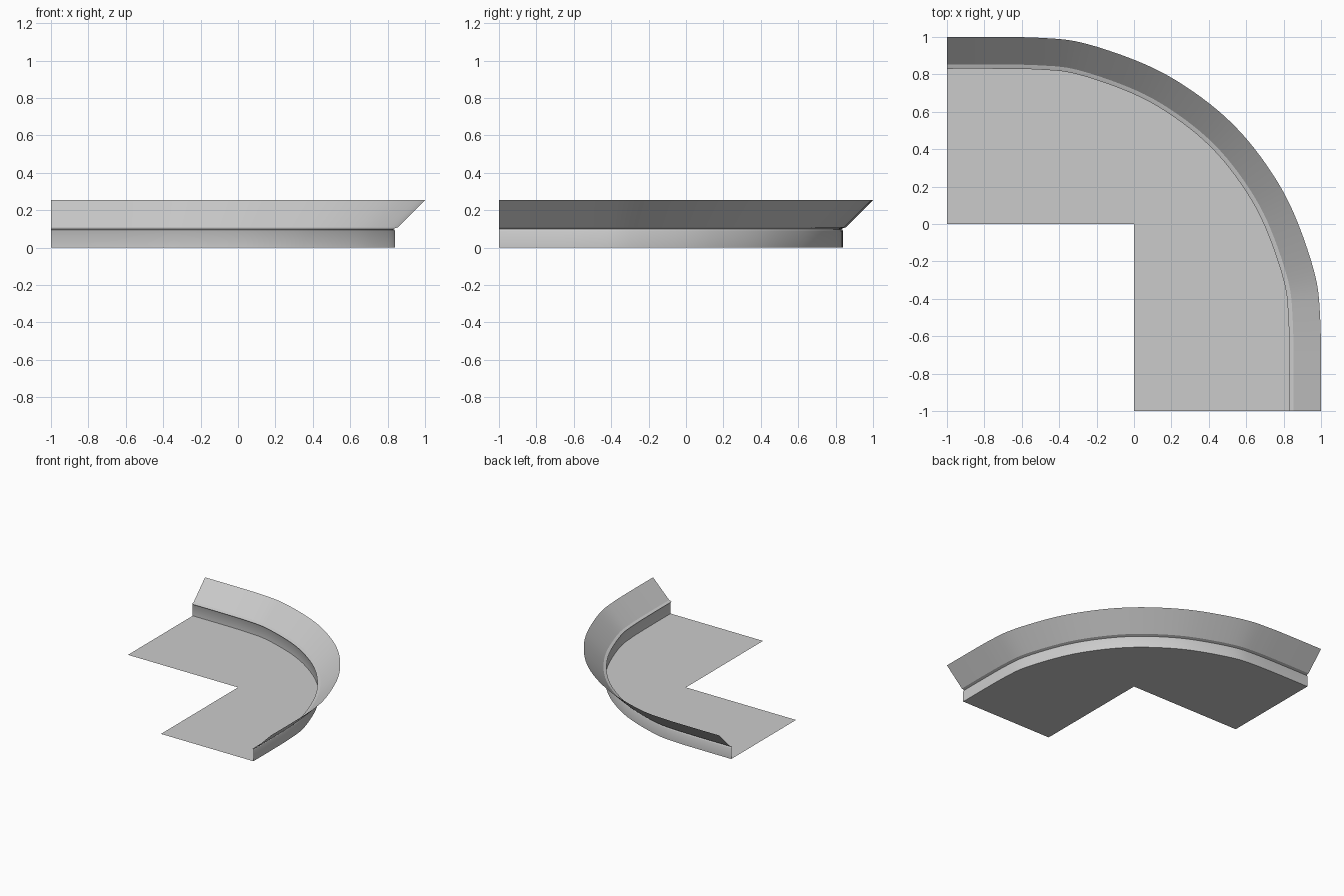
import bpy, math
from mathutils import Vector

cube = bpy.data.objects.get("Cube")
if cube:
    bpy.data.objects.remove(cube, do_unlink=True)

grey = bpy.data.materials.new("plain grey")
grey.use_nodes = True
grey.diffuse_color = (0.6, 0.6, 0.6, 1)
grey.node_tree.nodes["Principled BSDF"].inputs["Base Color"].default_value = (0.6, 0.6, 0.6, 1)


def make_part(name, verts, faces):
    mesh = bpy.data.meshes.new(name)
    mesh.from_pydata(verts, [], faces)
    mesh.materials.append(grey)
    obj = bpy.data.objects.new(name, mesh)
    bpy.context.collection.objects.link(obj)
    return obj


def spline(points, steps):
    """Smooth curve through the points."""
    pts = [2 * points[0] - points[1]] + points + [2 * points[-1] - points[-2]]
    out = []
    for a, b, c, d in zip(pts, pts[1:], pts[2:], pts[3:]):
        for i in range(steps):
            t = i / steps
            out.append(0.5 * (2 * b + (c - a) * t + (2 * a - 5 * b + 4 * c - d) * t * t
                              + (3 * b - a - 3 * c + d) * t ** 3))
    return out + [points[-1]]


# Rounded corner path, mirrored across the diagonal
half = [Vector(p) for p in ((-1, 0.84), (-0.75, 0.84), (-0.5, 0.835), (-0.3, 0.81),
                            (0, 0.705), (0.22, 0.58))]
path = spline(half + [Vector((0.418, 0.418))] + [p.yx for p in reversed(half)], 5)

# Outward direction at each path point
normals = []
for i in range(len(path)):
    d = (path[min(i + 1, len(path) - 1)] - path[max(i - 1, 0)]).normalized()
    normals.append(Vector((-d.y, d.x)))
normals[0], normals[-1] = Vector((0, 1)), Vector((1, 0))


def sweep(name, profile):
    """Sweep (offset, height) pairs along the path."""
    verts = [(*(p + n * o), z) for p, n in zip(path, normals) for o, z in profile]
    k = len(profile)
    faces = [(i * k + j, (i + 1) * k + j, (i + 1) * k + j + 1, i * k + j + 1)
             for i in range(len(path) - 1) for j in range(k - 1)]
    obj = make_part(name, verts, faces)
    bpy.ops.object.select_all(action="DESELECT")
    obj.select_set(True)
    bpy.context.view_layer.objects.active = obj
    bpy.ops.object.shade_smooth_by_angle(angle=math.radians(35))


# Flat L-shaped floor with a rounded outer corner
outline = [(p.x, p.y, 0) for p in path] + [(0, -1, 0), (0, 0, 0), (-1, 0, 0)]
make_part("floor", outline, [tuple(reversed(range(len(outline))))])

# Low upright wall with its narrow neck, then the flared lip
sweep("wall", [(0, 0), (0, 0.088), (-0.004, 0.096), (-0.01, 0.1), (0.003, 0.105), (0.013, 0.108)])
sweep("flared_lip", [(0.013, 0.108), (0.16, 0.255)])
